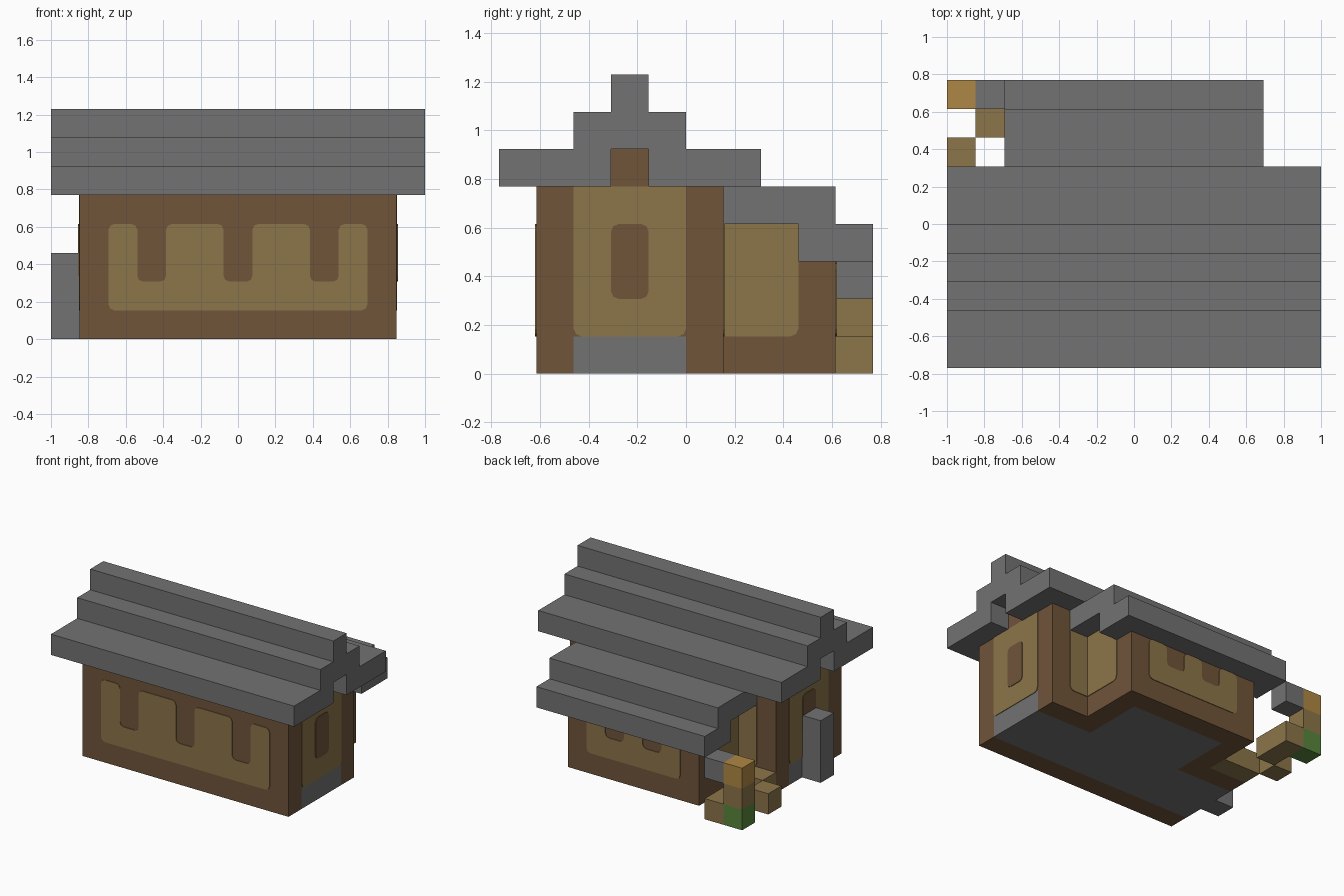
import bpy
import bmesh
from mathutils import Vector

cube = bpy.data.objects.get("Cube")
if cube:
    bpy.data.objects.remove(cube, do_unlink=True)

U = 2 / 13                      # one block
ORIGIN = Vector((-1, -5 * U, 0))
THIN = 0.03                     # plate thickness in blocks


def material(name, color):
    m = bpy.data.materials.new(name)
    m.use_nodes = True
    m.diffuse_color = (*color, 1)
    m.node_tree.nodes["Principled BSDF"].inputs["Base Color"].default_value = (*color, 1)
    return m


STONE = material("stone grey", (0.17, 0.17, 0.17))
TIMBER = material("timber brown", (0.16, 0.09, 0.042))
PLASTER = material("plaster tan", (0.262, 0.178, 0.068))
AMBER = material("amber", (0.43, 0.245, 0.058))
GREEN = material("leaf green", (0.1, 0.24, 0.045))


def prism(name, axis, a, b, pts, mats, rounded=(), cuts=(), rule=None):
    """Extrude a profile in block units from a to b along axis x or y."""
    def place(t, p):
        return Vector((t, p[0], p[1]) if axis == "x" else (p[0], t, p[1]))

    bm = bmesh.new()
    verts = [bm.verts.new(place(a, p)) for p in pts]
    bm.faces.new(verts)
    if rounded:
        bmesh.ops.bevel(bm, geom=[verts[i] for i in rounded], offset=0.2,
                        affect="VERTICES", segments=2, profile=0.5)
    res = bmesh.ops.extrude_face_region(bm, geom=bm.faces[:])
    new = [g for g in res["geom"] if isinstance(g, bmesh.types.BMVert)]
    bmesh.ops.translate(bm, verts=new, vec=place(b - a, (0, 0)))
    for ax, value in cuts:
        n = Vector([float(ax == c) for c in "xyz"])
        bmesh.ops.bisect_plane(bm, geom=bm.verts[:] + bm.edges[:] + bm.faces[:],
                               plane_co=n * value, plane_no=n)
    bmesh.ops.recalc_face_normals(bm, faces=bm.faces[:])
    if rule:
        for f in bm.faces:
            f.material_index = int(rule(f.calc_center_median(), f.normal))
    for v in bm.verts:
        v.co = ORIGIN + v.co * U
    mesh = bpy.data.meshes.new(name)
    bm.to_mesh(mesh)
    bm.free()
    for m in mats:
        mesh.materials.append(m)
    obj = bpy.data.objects.new(name, mesh)
    bpy.context.collection.objects.link(obj)
    return obj


def rect(u0, u1, w0, w1):
    return [(u0, w0), (u1, w0), (u1, w1), (u0, w1)]


def comb(u0, u1, w0, w1, gaps, depth):
    """Rectangle with one-block notches hanging from the top edge."""
    pts = [(u0, w0), (u1, w0), (u1, w1)]
    for g in sorted(gaps, reverse=True):
        pts += [(g + 1, w1), (g + 1, depth), (g, depth), (g, w1)]
    return pts + [(u0, w1)]


def block(name, i, j, k, mat, wide=1, tall=1):
    return prism(name, "x", i, i + wide, rect(j, j + 1, k, k + tall), [mat])


# Main house: timber walls with a stone floor and doorsteps
def house_stone(c, n):
    steps = 2 < c.y < 5 and c.z < 1
    passage = n.z < -0.5 and c.z < 0.5 and 4 < c.x < 9 and c.y > 5
    return steps or passage


prism("house_walls", "x", 1, 12,
      [(1, 0), (6, 0), (6, 5), (4, 5), (4, 6), (3, 6), (3, 5), (1, 5)],
      [TIMBER, STONE],
      cuts=[("y", 2), ("y", 5), ("z", 1), ("x", 4), ("x", 9)], rule=house_stone)

# Rear wing
prism("wing_walls", "x", 3, 10,
      [(6, 0), (9, 0), (9, 3), (8, 3), (8, 4), (6, 4)], [TIMBER, STONE],
      cuts=[("y", 8), ("x", 4), ("x", 9)],
      rule=lambda c, n: n.z < -0.5 and c.z < 0.5 and 4 < c.x < 9 and c.y < 8)

# Stepped roofs
prism("main_roof", "x", 0, 13,
      [(0, 5), (3, 5), (3, 6), (4, 6), (4, 5), (7, 5), (7, 6), (5, 6),
       (5, 7), (4, 7), (4, 8), (3, 8), (3, 7), (2, 7), (2, 6), (0, 6)], [STONE])
prism("wing_roof", "x", 2, 11,
      [(6, 4), (8, 4), (8, 3), (10, 3), (10, 4), (9, 4), (9, 5), (6, 5)], [STONE])

# Plaster panels on the front and the back of the wing
front = comb(2, 11, 1, 4, (3, 6, 9), 2)
prism("front_panel", "y", 1, 1 - THIN, front, [PLASTER], range(len(front)))
back = comb(4, 9, 1, 3, (5, 7), 2)
prism("wing_back_panel", "y", 9, 9 + THIN, back, [PLASTER], range(len(back)))

# Panels and windows on both sides
for label, s in (("left", 1), ("right", -1)):
    def side(d):
        return 6.5 + s * d
    prism(label + "_panel", "x", side(5.5), side(5.5 + THIN),
          rect(2, 5, 1, 5), [PLASTER], (0, 1))
    prism(label + "_window", "x", side(5.5), side(5.5 + 2 * THIN),
          rect(3, 4, 2, 4), [TIMBER], range(4))
    prism(label + "_wing_panel", "x", side(3.5), side(3.5 + THIN),
          rect(6, 8, 1, 4), [PLASTER], (1,))
    prism(label + "_rear_panel", "y", 6, 6 + THIN,
          rect(side(3.5), side(4.5), 1, 4), [PLASTER], (1,))

# Stone post beside the right doorstep
block("stone_post", 0, 3, 0, STONE, tall=3)

# Path and lamp post behind the right side
block("path_start", 1, 6, 0, PLASTER, wide=2)
block("path_middle", 0, 7, 0, PLASTER)
block("path_bend", 1, 8, 0, PLASTER)
block("path_end", 1, 9, 0, PLASTER)
block("stone_bracket", 1, 9, 2, STONE)
block("lamp_base", 0, 9, 0, GREEN)
block("lamp_post", 0, 9, 1, PLASTER)
block("lamp_light", 0, 9, 2, AMBER)
